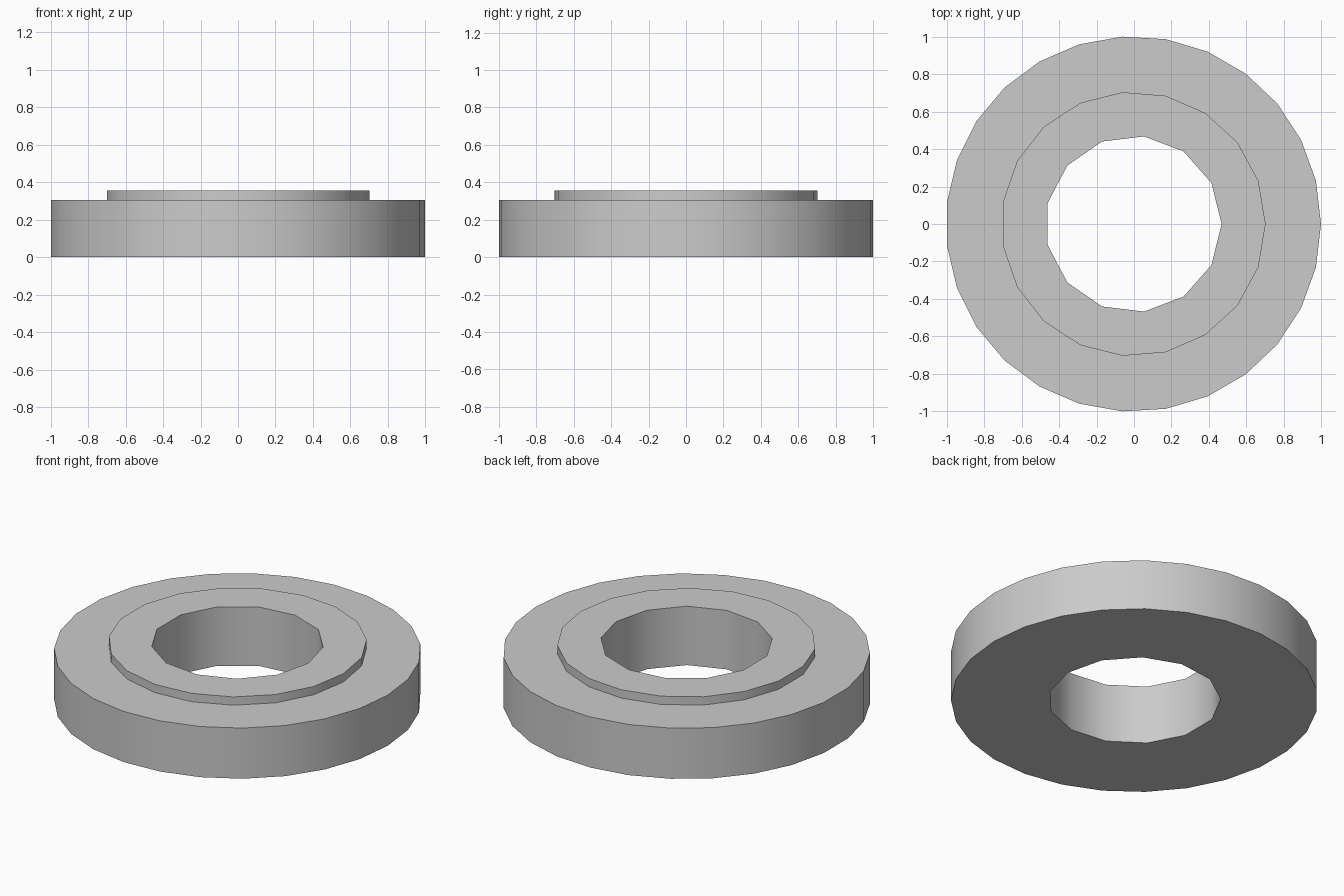
import bpy, bmesh
from math import sin, cos, tau, radians

if "Cube" in bpy.data.objects:
    bpy.data.objects.remove(bpy.data.objects["Cube"])

CENTRE_X = -0.0034          # odd-sided rings, centred by their bounds
BASE_TOP, COLLAR_TOP = 0.305, 0.355

grey = bpy.data.materials.new("grey metal")
grey.use_nodes = True
colour = (0.6, 0.6, 0.6, 1)
grey.diffuse_color = colour
grey.node_tree.nodes["Principled BSDF"].inputs["Base Color"].default_value = colour

bm = bmesh.new()


def ring(sides, radius, z):
    """Closed polygon of edges with its first corner on +x."""
    verts = [bm.verts.new((CENTRE_X + radius * cos(tau * i / sides),
                           radius * sin(tau * i / sides), z)) for i in range(sides)]
    return [bm.edges.new((verts[i], verts[(i + 1) % sides])) for i in range(sides)]


def wall(sides, radius, z0, z1):
    """Vertical wall; returns its lower and upper rims."""
    low, high = ring(sides, radius, z0), ring(sides, radius, z1)
    bmesh.ops.bridge_loops(bm, edges=low + high)
    return low, high


def annulus(outer, inner):
    """Flat face between two rims with different numbers of sides."""
    bmesh.ops.triangle_fill(bm, edges=outer + inner, use_beauty=True)


# Outer rim, raised collar and bore
rim_low, rim_high = wall(27, 1.0017, 0, BASE_TOP)
collar_low, collar_high = wall(19, 0.706, BASE_TOP, COLLAR_TOP)
bore_low, bore_high = wall(13, 0.471, 0, COLLAR_TOP)

# Underside, ledge and collar top
annulus(rim_low, bore_low)
annulus(rim_high, collar_low)
annulus(collar_high, bore_high)

bmesh.ops.recalc_face_normals(bm, faces=bm.faces[:])
mesh = bpy.data.meshes.new("flanged_washer")
bm.to_mesh(mesh)
bm.free()
mesh.materials.append(grey)

washer = bpy.data.objects.new("flanged_washer", mesh)
bpy.context.collection.objects.link(washer)
bpy.context.view_layer.objects.active = washer
washer.select_set(True)
bpy.ops.object.shade_smooth_by_angle(angle=radians(30))
